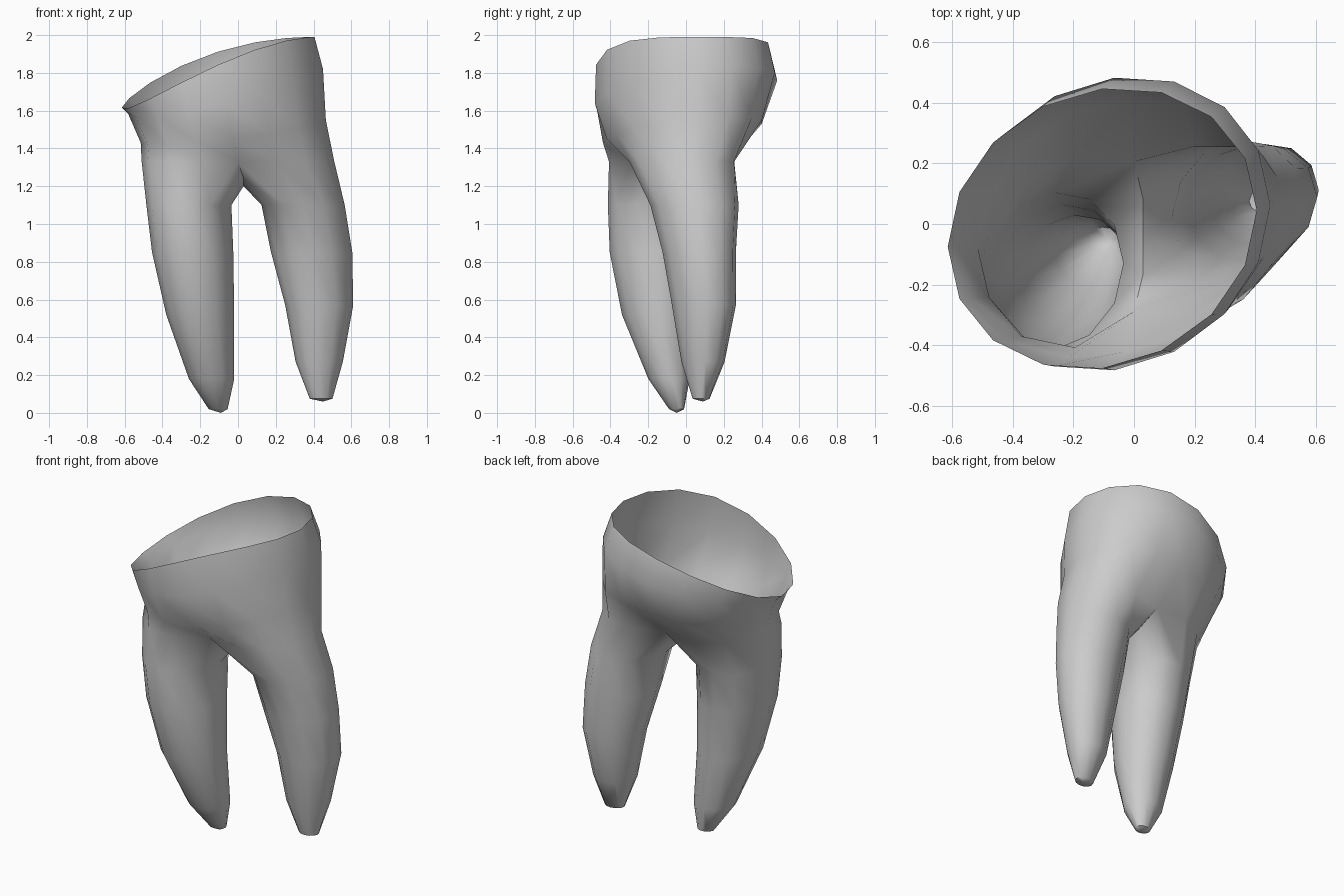
import bpy, bmesh
from math import sin, cos, pi, exp, radians
from mathutils import Vector

cube = bpy.data.objects.get("Cube")
if cube:
    bpy.data.objects.remove(cube)

enamel = bpy.data.materials.new("tooth grey")
enamel.use_nodes = True
GREY = (0.6, 0.6, 0.6, 1)
enamel.diffuse_color = GREY
enamel.node_tree.nodes["Principled BSDF"].inputs["Base Color"].default_value = GREY

bm = bmesh.new()
SIDES = 16
ROOT_SIDES = 12


def oval(cx, cy, a, b, z, sides, start=0, skew=0.0, tilt_x=0.0, tilt_y=0.0):
    """Points of a skewed, tilted oval, counter-clockwise."""
    pts = []
    for i in range(sides):
        t = start + 2 * pi * i / sides
        pts.append(Vector((cx + a * cos(t), cy + b * sin(t + skew),
                           z + tilt_x * cos(t) + tilt_y * sin(t))))
    return pts


def add(pts):
    return [bm.verts.new(p) for p in pts]


def bridge(upper, lower):
    n = len(upper)
    for i in range(n):
        j = (i + 1) % n
        bm.faces.new((upper[i], lower[i], lower[j], upper[j]))


# Open, slanting crown rim
rim = oval(-0.105, -0.015, 0.51, 0.465, 0, SIDES, skew=0.13)
for p in rim:
    u = max(0, (0.4 - p.x) / 1.01)
    p.z = 1.99 - 0.36 * u ** 1.7 + 0.15 * p.y * u

# Crown wall, narrowing to the neck
bulge = oval(-0.065, 0, 0.515, 0.487, 1.7, SIDES, skew=0.13, tilt_x=0.12, tilt_y=0.06)
waist = oval(-0.025, -0.01, 0.49, 0.445, 1.49, SIDES, skew=0.16, tilt_x=0.06, tilt_y=0.04)
neck = oval(0.0, -0.06, 0.51, 0.37, 1.33, SIDES, skew=0.24)
for ring, depth in ((waist, 0.08), (neck, 0.34)):
    for p in ring:
        p.y *= 1 - depth * exp(-((p.x - 0.05) / 0.17) ** 2)

rings = [add(r) for r in (rim, bulge, waist, neck)]
for upper, lower in zip(rings, rings[1:]):
    bridge(upper, lower)

# Saddle between the roots, spanning the neck from back to front
neck = rings[-1]
back, front = neck[SIDES // 4], neck[3 * SIDES // 4]
saddle = []
for f in (0.25, 0.5, 0.75):
    p = back.co.lerp(front.co, f)
    p.x += 0.03
    p.z = 1.33 - 0.13 * sin(pi * f)
    saddle.append(bm.verts.new(p))


def root(top, start, sections, tip):
    """Lofts a tapering root below a loop of neck and saddle vertices."""
    upper = top
    for section in sections:
        lower = add(oval(*section, ROOT_SIDES, start=radians(start), skew=0.1))
        bridge(upper, lower)
        upper = lower
    end = bm.verts.new(tip)
    for i in range(ROOT_SIDES):
        bm.faces.new((upper[i], end, upper[(i + 1) % ROOT_SIDES]))


# Right root: centre x, y, half widths, height
root(neck[4:13] + saddle[::-1], 60, (
    (-0.26, -0.155, 0.225, 0.26, 1.1),
    (-0.24, -0.17, 0.215, 0.235, 0.85),
    (-0.2, -0.155, 0.18, 0.185, 0.52),
    (-0.14, -0.09, 0.12, 0.11, 0.18),
    (-0.105, -0.05, 0.05, 0.04, 0.02)), (-0.09, -0.05, 0))

# Left root
root(neck[12:] + neck[:5] + saddle, 240, (
    (0.345, 0.045, 0.22, 0.235, 1.1),
    (0.39, 0.07, 0.215, 0.195, 0.85),
    (0.43, 0.095, 0.18, 0.17, 0.57),
    (0.43, 0.09, 0.125, 0.115, 0.27),
    (0.44, 0.08, 0.06, 0.045, 0.075)), (0.45, 0.09, 0.06))

bmesh.ops.recalc_face_normals(bm, faces=bm.faces)
mesh = bpy.data.meshes.new("molar_shell")
bm.to_mesh(mesh)
bm.free()
mesh.materials.append(enamel)
tooth = bpy.data.objects.new("molar_shell", mesh)
bpy.context.collection.objects.link(tooth)

bpy.ops.object.select_all(action="DESELECT")
tooth.select_set(True)
bpy.context.view_layer.objects.active = tooth
bpy.ops.object.shade_smooth_by_angle(angle=radians(50))
